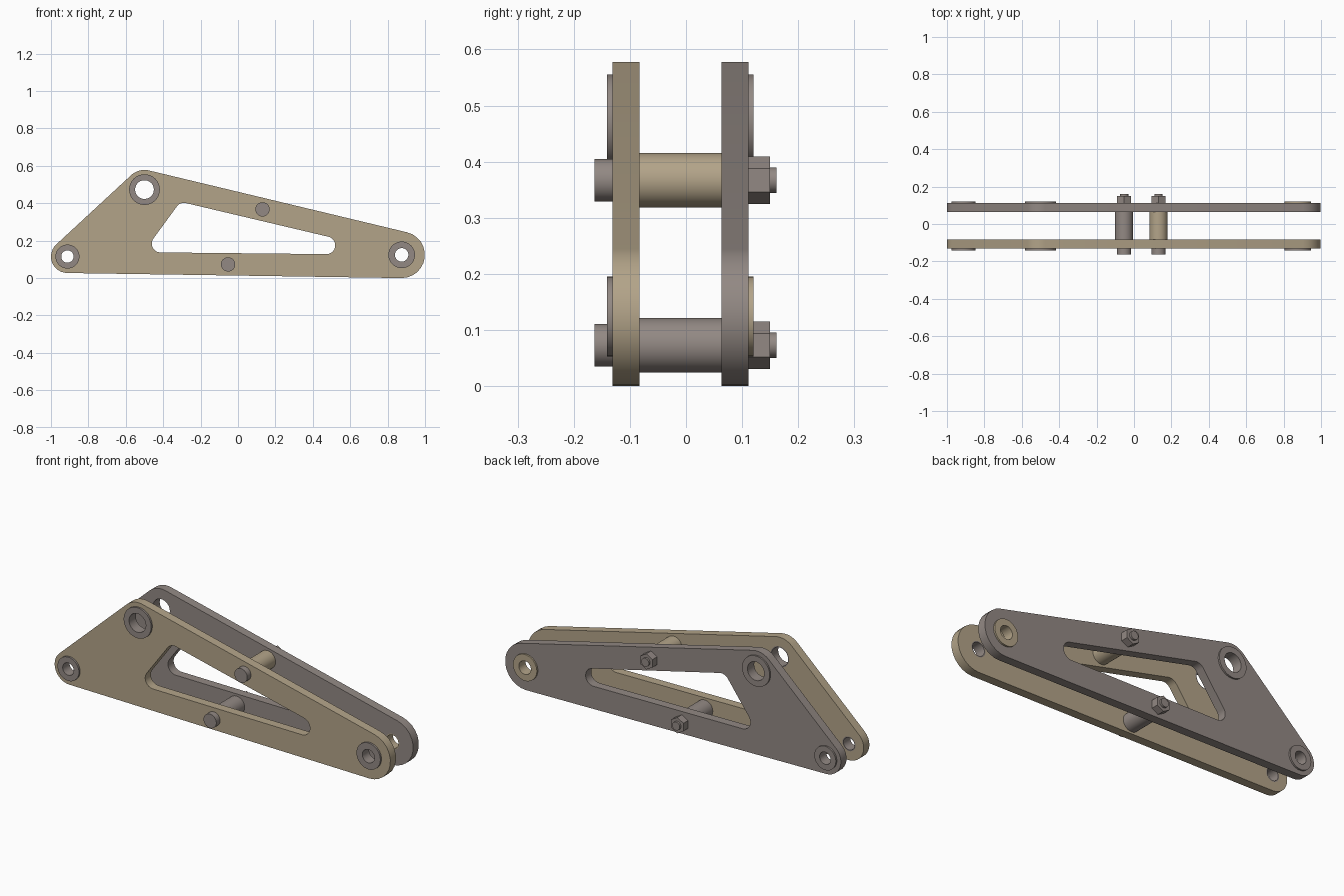
import bpy
import bmesh
from math import acos, atan2, cos, hypot, pi, sin, tau

if "Cube" in bpy.data.objects:
    bpy.data.objects.remove(bpy.data.objects["Cube"], do_unlink=True)


def material(name, rgb):
    mat = bpy.data.materials.new(name)
    mat.use_nodes = True
    color = (*rgb, 1)
    mat.diffuse_color = color
    mat.node_tree.nodes["Principled BSDF"].inputs["Base Color"].default_value = color
    return mat


tan = material("warm tan metal", (0.45, 0.37, 0.25))
grey = material("warm grey metal", (0.29, 0.25, 0.23))


def circle(x, z, r, sides=40):
    return [(x + r * sin(tau * i / sides), z + r * cos(tau * i / sides))
            for i in range(sides)]


def rounded_hull(discs, steps=12):
    """Belt outline around discs (x, z, radius) listed counter-clockwise."""
    def normal(a, b):
        dx, dz = b[0] - a[0], b[1] - a[1]
        return atan2(dz, dx) - acos((a[2] - b[2]) / hypot(dx, dz))

    points = []
    for i, disc in enumerate(discs):
        start = normal(discs[i - 1], disc)
        sweep = (normal(disc, discs[(i + 1) % len(discs)]) - start) % tau
        for k in range(steps + 1):
            a = start + sweep * k / steps
            points.append((disc[0] + disc[2] * cos(a), disc[1] + disc[2] * sin(a)))
    return points


def extrude(name, loops, y0, y1, mat):
    """Fill x-z loops (inner loops are holes) and extrude from y0 to y1."""
    curve = bpy.data.curves.new(name, "CURVE")
    curve.dimensions = "2D"
    curve.fill_mode = "BOTH"
    curve.extrude = (y1 - y0) / 2
    for loop in loops:
        spline = curve.splines.new("POLY")
        spline.points.add(len(loop) - 1)
        for point, (x, z) in zip(spline.points, loop):
            point.co = (x, z, 0, 1)
        spline.use_cyclic_u = True
    obj = bpy.data.objects.new(name, curve)
    bpy.context.collection.objects.link(obj)
    obj.location.y = (y0 + y1) / 2
    obj.rotation_euler.x = pi / 2
    bpy.ops.object.select_all(action="DESELECT")
    obj.select_set(True)
    bpy.context.view_layer.objects.active = obj
    bpy.ops.object.convert(target="MESH")
    obj = bpy.context.object
    bm = bmesh.new()
    bm.from_mesh(obj.data)
    bmesh.ops.remove_doubles(bm, verts=bm.verts, dist=0.0001)
    bmesh.ops.recalc_face_normals(bm, faces=bm.faces)
    bm.to_mesh(obj.data)
    bm.free()
    obj.data.materials.clear()
    obj.data.materials.append(mat)
    bpy.ops.object.shade_smooth_by_angle(angle=0.5)
    return obj


# Pivots: name, x, z, plate corner radius, flange radius, bore radius
pivots = [
    ("rear_pivot", -0.912, 0.115, 0.088, 0.064, 0.033),
    ("front_pivot", 0.875, 0.124, 0.124, 0.071, 0.036),
    ("top_pivot", -0.5, 0.473, 0.105, 0.082, 0.05),
]
window = [(-0.414, 0.184, 0.047), (0.473, 0.175, 0.047), (-0.289, 0.355, 0.047)]
WALL = 0.006

# Side plates with flanged bushings
outline = rounded_hull([p[1:4] for p in pivots])
for side, y0, y1, flange_y, mat in [
    ("near", -0.131, -0.083, (-0.141, -0.131), tan),
    ("far", 0.063, 0.111, (0.111, 0.12), grey),
]:
    holes = [circle(x, z, bore + WALL) for _, x, z, _, _, bore in pivots]
    extrude(side + "_side_plate", [outline, rounded_hull(window)] + holes, y0, y1, mat)
    for name, x, z, _, flange, bore in pivots:
        color = tan if (side, name) == ("far", "front_pivot") else grey
        extrude(f"{side}_{name}_flange",
                [circle(x, z, flange), circle(x, z, bore)], *flange_y, color)
        extrude(f"{side}_{name}_sleeve",
                [circle(x, z, bore + WALL), circle(x, z, bore)], y0, y1, color)

# Cross bolts with spacer tubes and hex nuts
for name, x, z, spacer_mat in [("upper", 0.131, 0.367, tan), ("lower", -0.053, 0.073, grey)]:
    extrude(name + "_spacer", [circle(x, z, 0.0485)], -0.083, 0.063, spacer_mat)
    extrude(name + "_bolt_head", [circle(x, z, 0.038)], -0.163, -0.131, grey)
    extrude(name + "_nut", [circle(x, z, 0.0425, 6)], 0.111, 0.15, grey)
    extrude(name + "_bolt_tip", [circle(x, z, 0.0225)], 0.15, 0.161, grey)
